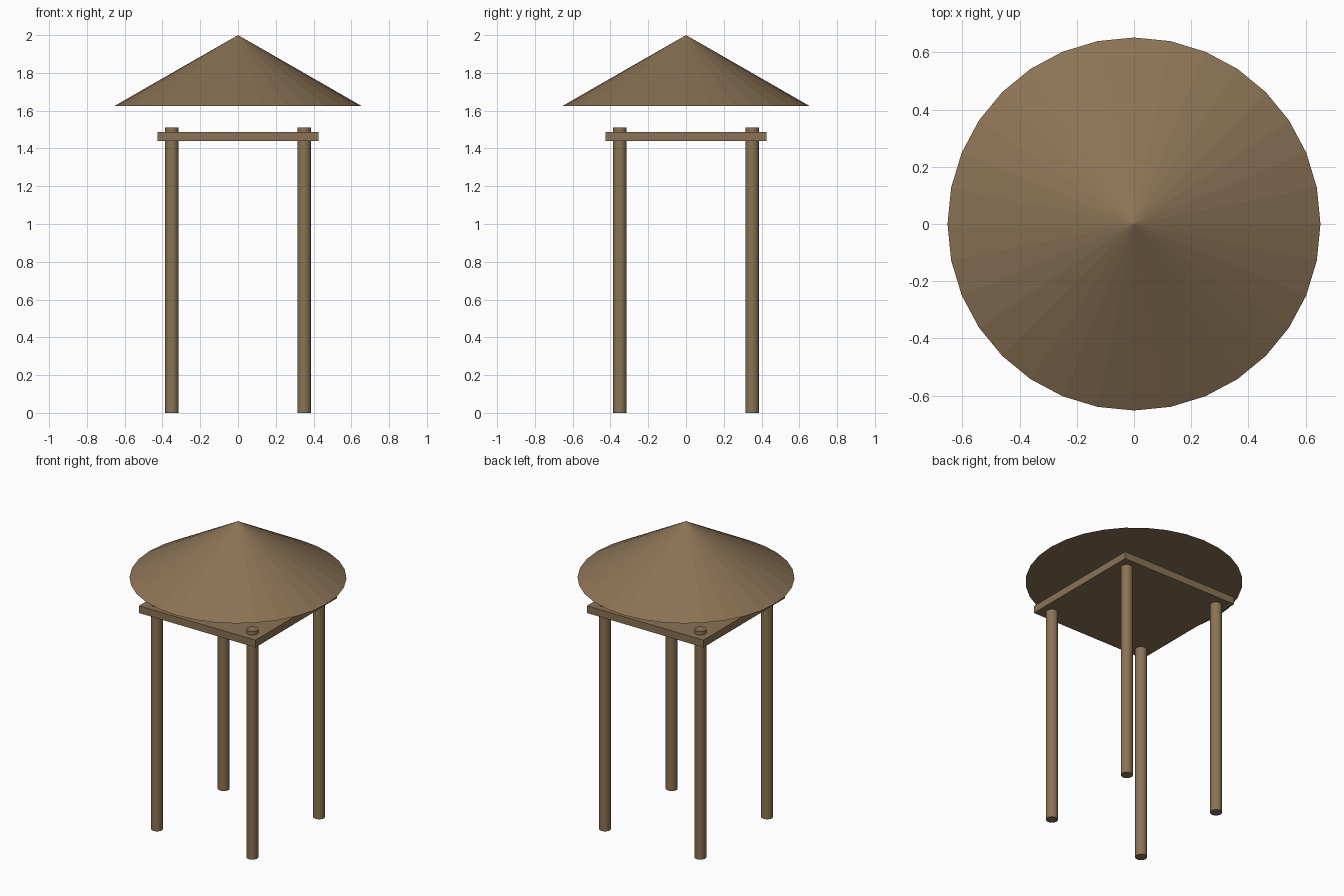
import bpy

if "Cube" in bpy.data.objects:
    bpy.data.objects.remove(bpy.data.objects["Cube"])

wood = bpy.data.materials.new("brown wood")
wood.diffuse_color = (0.258, 0.171, 0.091, 1)
wood.use_nodes = True
wood.node_tree.nodes["Principled BSDF"].inputs["Base Color"].default_value = wood.diffuse_color


def finish(name):
    ob = bpy.context.object
    ob.name = name
    ob.data.materials.append(wood)
    return ob


# Conical roof, floating above the deck
ROOF_BASE, ROOF_TOP = 1.626, 2.0
bpy.ops.mesh.primitive_cone_add(vertices=32, radius1=0.652, radius2=0,
                                depth=ROOF_TOP - ROOF_BASE,
                                location=(0, 0, (ROOF_BASE + ROOF_TOP) / 2))
finish("roof")

# Square deck
bpy.ops.mesh.primitive_cube_add(size=1, location=(0, 0, 1.464))
deck = finish("deck")
deck.scale = (0.854, 0.854, 0.048)

# Four posts that poke through the deck
POST_TOP = 1.512
for sx, side in ((-1, "left"), (1, "right")):
    for sy, end in ((-1, "front"), (1, "back")):
        bpy.ops.mesh.primitive_cylinder_add(vertices=32, radius=0.036, depth=POST_TOP,
                                            location=(sx * 0.35, sy * 0.35, POST_TOP / 2))
        finish(f"{end}_{side}_post")
